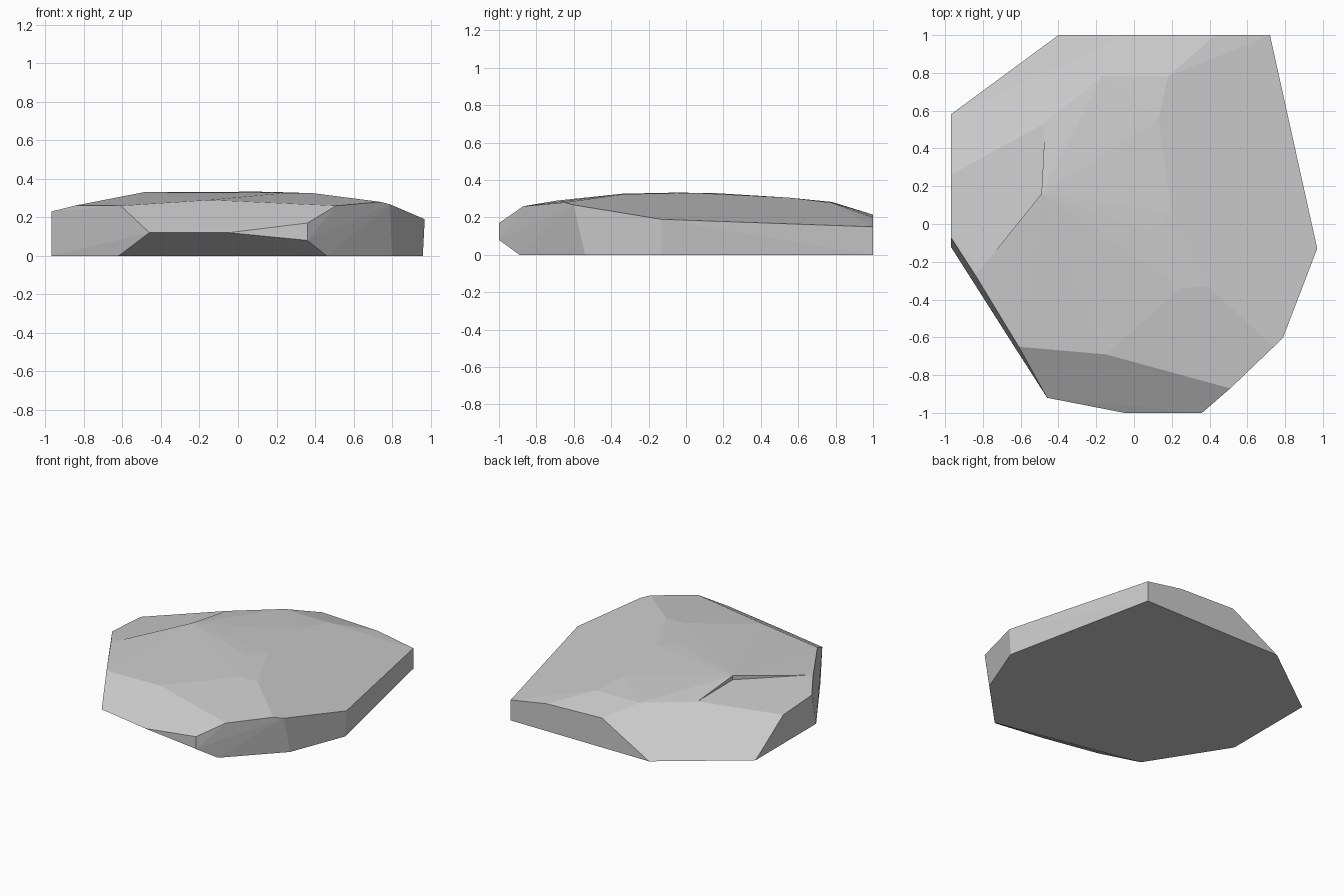
import bpy
import bmesh
from math import radians
from mathutils import Vector

default = bpy.data.objects.get("Cube")
if default:
    bpy.data.objects.remove(default, do_unlink=True)


def make_material(name, colour):
    mat = bpy.data.materials.new(name)
    mat.use_nodes = True
    mat.diffuse_color = colour
    mat.node_tree.nodes["Principled BSDF"].inputs["Base Color"].default_value = colour
    return mat


def hull_object(name, corners, material):
    """Wrap a set of corner points in a faceted convex shell."""
    bm = bmesh.new()
    for corner in corners:
        bm.verts.new(corner)
    result = bmesh.ops.convex_hull(bm, input=bm.verts[:])
    inside = [g for g in result["geom_interior"] if isinstance(g, bmesh.types.BMVert)]
    bmesh.ops.delete(bm, geom=inside, context="VERTS")
    bmesh.ops.dissolve_limit(bm, angle_limit=radians(1.5),
                             verts=bm.verts[:], edges=bm.edges[:])
    bmesh.ops.recalc_face_normals(bm, faces=bm.faces[:])
    mesh = bpy.data.meshes.new(name)
    bm.to_mesh(mesh)
    bm.free()
    mesh.materials.append(material)
    obj = bpy.data.objects.new(name, mesh)
    bpy.context.collection.objects.link(obj)
    return obj


stone = make_material("stone_grey", (0.6, 0.6, 0.6, 1.0))

# Footprint resting on the ground
base = [(x, y, 0) for x, y in (
    (-0.97, -0.12), (-0.62, -0.67), (0.46, -0.89), (0.80, -0.54),
    (0.96, -0.13), (0.72, 1), (-0.40, 1), (-0.97, 0.58))]

# Undercut nose at the front
nose = [(-0.46, -0.92, 0.12), (-0.05, -1, 0.12), (0.36, -1, 0.08), (0.36, -1, 0.17)]

# Upper rim, going round from the front left
rim = [(-0.61, -0.65, 0.26), (-0.15, -0.69, 0.29), (0.51, -0.87, 0.26),
       (0.74, -0.65, 0.28), (0.79, -0.60, 0.267), (0.97, -0.13, 0.19),
       (0.72, 1, 0.15), (0.43, 1, 0.2), (-0.02, 1, 0.215),
       (-0.97, 0.26, 0.21), (-0.97, -0.07, 0.23), (-0.84, -0.27, 0.262)]

# Gently domed crown
crown = [(0.25, -0.34, 0.327), (0.39, -0.33, 0.325), (0.1, -0.05, 0.333),
         (0.2, 0.06, 0.331), (0.13, 0.55, 0.306), (0.18, 0.78, 0.279),
         (-0.17, 0.78, 0.283), (-0.47, 0.54, 0.28), (-0.49, 0.16, 0.33)]

rock = hull_object("rock", base + nose + rim + crown, stone)


# Shallow ledge split off the left shoulder
def ledge_height(x, y):
    return 0.21 + 0.175 * (x + 0.97) - 0.06 * (y - 0.26)


outline = [(-0.82, -0.25), (-0.49, 0.16), (-0.47, 0.54), (-1.2, 0.5), (-1.2, 0.1)]
floor = [Vector((x, y, ledge_height(x, y))) for x, y in outline]
cutter = hull_object("ledge_cutter", floor + [p + Vector((0, 0, 0.3)) for p in floor], stone)
cutter.hide_render = True

cut = rock.modifiers.new("ledge", "BOOLEAN")
cut.operation = "DIFFERENCE"
cut.solver = "EXACT"
cut.object = cutter
bpy.context.view_layer.objects.active = rock
rock.select_set(True)
bpy.ops.object.modifier_apply(modifier=cut.name)
bpy.data.objects.remove(cutter, do_unlink=True)

# Crisp flat facets
for face in rock.data.polygons:
    face.use_smooth = False
